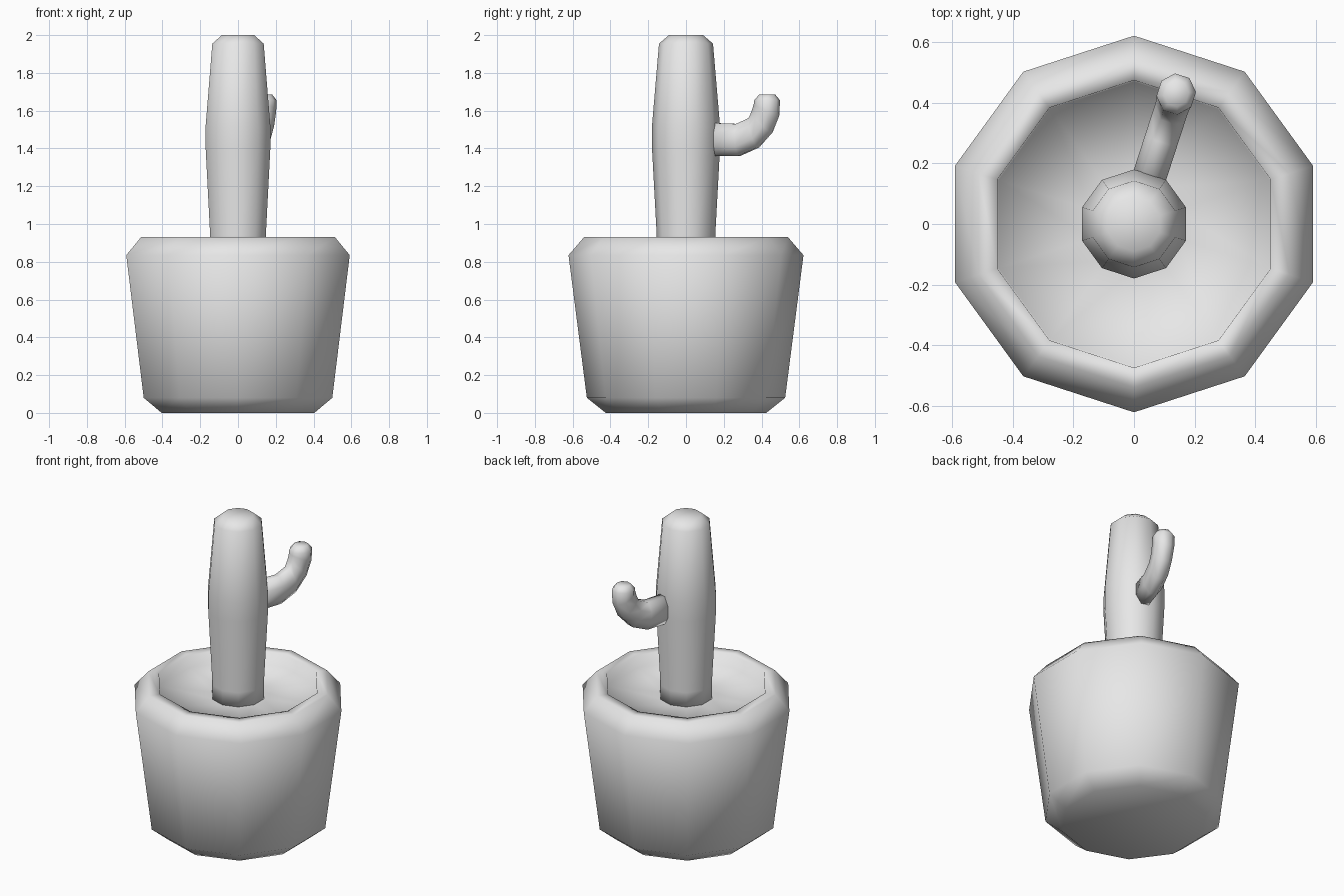
import bpy
import bmesh
from math import cos, sin, pi, radians
from mathutils import Vector

SIDES = 10

cube = bpy.data.objects.get("Cube")
if cube:
    bpy.data.objects.remove(cube, do_unlink=True)

grey = bpy.data.materials.new("plain_grey")
grey.use_nodes = True
grey.diffuse_color = (0.8, 0.8, 0.8, 1)
grey.node_tree.nodes["Principled BSDF"].inputs["Base Color"].default_value = (0.8, 0.8, 0.8, 1)


def skin(name, rings):
    """Bridge a list of vertex rings, cap both ends and shade smooth."""
    bm = bmesh.new()
    loops = [[bm.verts.new(p) for p in ring] for ring in rings]
    for a, b in zip(loops, loops[1:]):
        n = len(a)
        for i in range(n):
            j = (i + 1) % n
            bm.faces.new((a[i], a[j], b[j], b[i]))
    bm.faces.new(loops[0][::-1])
    bm.faces.new(loops[-1])
    bmesh.ops.recalc_face_normals(bm, faces=bm.faces)
    for f in bm.faces:
        f.smooth = True
    mesh = bpy.data.meshes.new(name)
    bm.to_mesh(mesh)
    bm.free()
    mesh.materials.append(grey)
    obj = bpy.data.objects.new(name, mesh)
    bpy.context.collection.objects.link(obj)
    return obj


def circle(r, z):
    """Ten-sided ring with a corner on the y axis."""
    angles = [pi / 2 + 2 * pi * i / SIDES for i in range(SIDES)]
    return [Vector((r * cos(a), r * sin(a), z)) for a in angles]


# Pot with bevelled foot and rim, inner wall and soil surface
pot_profile = [(0.425, 0), (0.525, 0.08), (0.622, 0.835), (0.54, 0.93),
               (0.475, 0.93), (0.47, 0.85), (0.15, 0.85)]
skin("pot_and_soil", [circle(r, z) for r, z in pot_profile])

# Trunk, widest in the middle
trunk_profile = [(0.155, 0.84), (0.155, 0.94), (0.18, 1.4), (0.18, 1.52),
                 (0.143, 1.955), (0.09, 2.0)]
skin("cactus_trunk", [circle(r, z) for r, z in trunk_profile])

# Arm: each section spans an outer and an inner point in the bending plane
out = Vector((cos(radians(72)), sin(radians(72)), 0))
side = Vector((-out.y, out.x, 0))
sections = [((0.14, 1.36), (0.14, 1.535), 0.056),
            ((0.295, 1.36), (0.285, 1.53), 0.056),
            ((0.40, 1.405), (0.355, 1.56), 0.056),
            ((0.475, 1.485), (0.372, 1.595), 0.056),
            ((0.512, 1.575), (0.385, 1.635), 0.058),
            ((0.515, 1.655), (0.388, 1.655), 0.06),
            ((0.492, 1.685), (0.412, 1.685), 0.038)]


def arm_ring(outer, inner, half_width):
    lo = out * outer[0] + Vector((0, 0, outer[1]))
    hi = out * inner[0] + Vector((0, 0, inner[1]))
    mid, half = (lo + hi) / 2, (hi - lo) / 2
    ring = []
    for i in range(8):
        a = pi / 8 + pi * i / 4
        ring.append(mid + (half * cos(a) + side * half_width * sin(a)) / cos(pi / 8))
    return ring


skin("cactus_arm", [arm_ring(*s) for s in sections])
